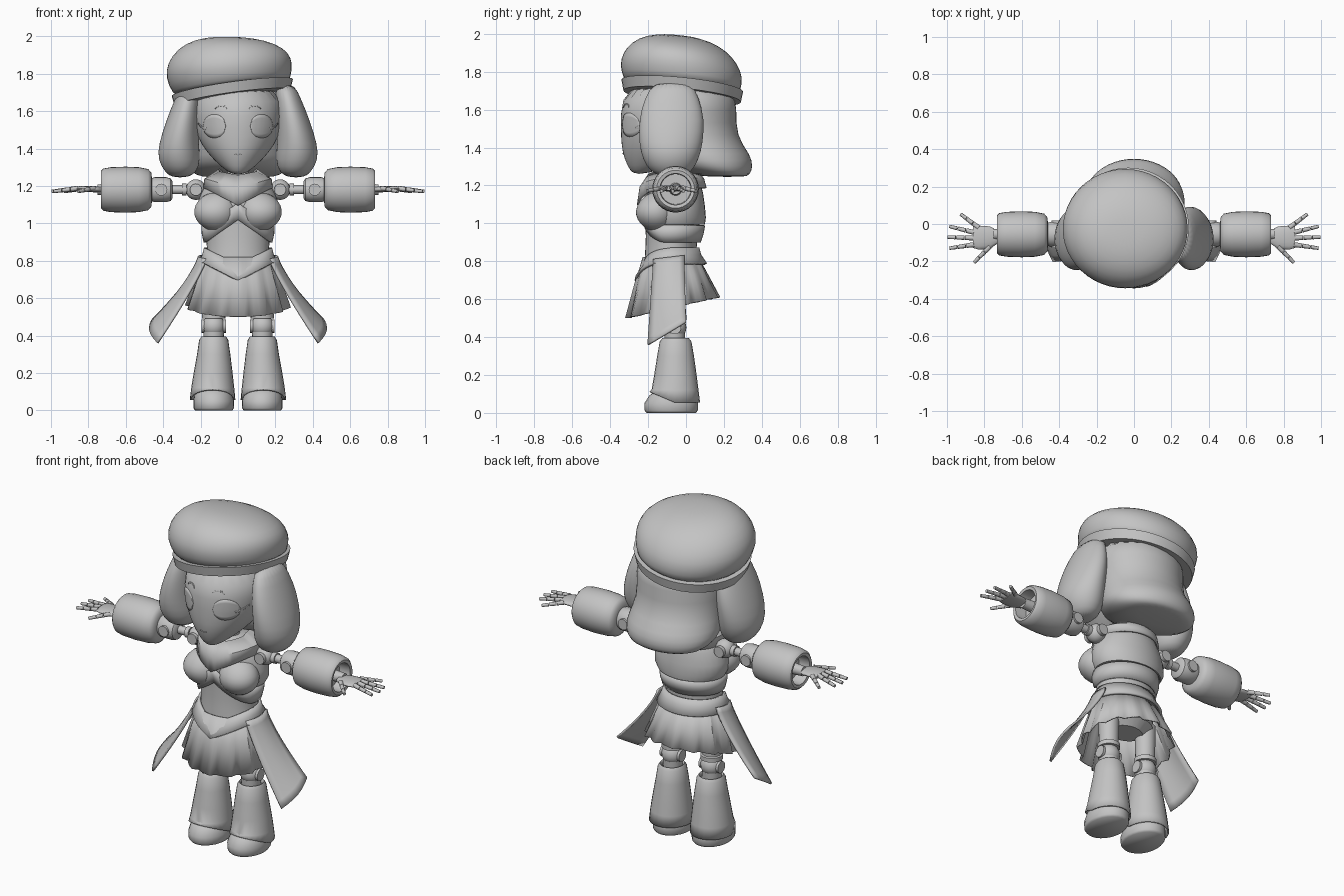
import bpy, bmesh, math
from mathutils import Vector

cube = bpy.data.objects.get("Cube")
if cube:
    bpy.data.objects.remove(cube, do_unlink=True)

grey = bpy.data.materials.new("plain grey")
grey.use_nodes = True
COLOR = (0.55, 0.55, 0.55, 1)
grey.diffuse_color = COLOR
grey.node_tree.nodes["Principled BSDF"].inputs["Base Color"].default_value = COLOR


def finish(name, bm, mirror=False, thick=0, subsurf=0, angle=35, wrap=None):
    """Turn a bmesh into a shaded object with its modifiers."""
    bmesh.ops.recalc_face_normals(bm, faces=bm.faces[:])
    mesh = bpy.data.meshes.new(name)
    bm.to_mesh(mesh)
    bm.free()
    mesh.materials.append(grey)
    ob = bpy.data.objects.new(name, mesh)
    bpy.context.collection.objects.link(ob)
    bpy.ops.object.select_all(action='DESELECT')
    ob.select_set(True)
    bpy.context.view_layer.objects.active = ob
    bpy.ops.object.shade_smooth_by_angle(angle=math.radians(angle))
    if wrap:
        m = ob.modifiers.new("wrap", 'SHRINKWRAP')
        m.target = wrap
        m.wrap_method = 'PROJECT'
        m.use_project_y = True
        m.use_positive_direction = True
    if subsurf:
        ob.modifiers.new("smooth", 'SUBSURF').levels = subsurf
        ob.modifiers["smooth"].render_levels = subsurf
    if thick:
        m = ob.modifiers.new("thickness", 'SOLIDIFY')
        m.thickness = thick
        m.offset = 0
    if mirror:
        m = ob.modifiers.new("mirror", 'MIRROR')
        m.use_mirror_merge = False
    return ob


def loft(name, rings, n=24, axis='z', caps=True, warp=None, **kw):
    """Skin elliptical rings (position, centre a, centre b, radius a, radius b)."""
    bm = bmesh.new()
    loops = []
    for i, (t, ca, cb, ra, rb) in enumerate(rings):
        loop = []
        for k in range(n):
            a = math.tau * k / n
            p, q = ca + ra * math.cos(a), cb + rb * math.sin(a)
            co = {'z': (p, q, t), 'x': (t, p, q), 'y': (p, t, q)}[axis]
            loop.append(bm.verts.new(warp(*co, i, k) if warp else co))
        loops.append(loop)
    for a, b in zip(loops, loops[1:]):
        for k in range(n):
            bm.faces.new((a[k], a[k - 1], b[k - 1], b[k]))
    if caps:
        bm.faces.new(loops[0])
        bm.faces.new(loops[-1])
    return finish(name, bm, **kw)


def grid(name, fn, nu, nv, **kw):
    """Sheet whose points are fn(u, v) with u and v from 0 to 1."""
    bm = bmesh.new()
    vs = [[bm.verts.new(fn(i / nu, j / nv)) for j in range(nv + 1)] for i in range(nu + 1)]
    for i in range(nu):
        for j in range(nv):
            bm.faces.new((vs[i][j], vs[i + 1][j], vs[i + 1][j + 1], vs[i][j + 1]))
    return finish(name, bm, **kw)


def turned(name, profile, axis, a, b, **kw):
    """Round part from (position, radius) pairs."""
    return loft(name, [(t, a, b, r, r) for t, r in profile], axis=axis, **kw)


def ball(name, centre, r):
    bm = bmesh.new()
    bmesh.ops.create_uvsphere(bm, u_segments=20, v_segments=12, radius=r)
    bmesh.ops.translate(bm, verts=bm.verts[:], vec=centre)
    return finish(name, bm, mirror=True, angle=60)


def rod(name, p, q, r1, r2):
    bm = bmesh.new()
    p, q = Vector(p), Vector(q)
    bmesh.ops.create_cone(bm, cap_ends=True, segments=8, radius1=r1, radius2=r2, depth=(q - p).length)
    turn = (q - p).to_track_quat('Z', 'Y').to_matrix().to_4x4()
    bmesh.ops.transform(bm, verts=bm.verts[:], matrix=turn)
    bmesh.ops.translate(bm, verts=bm.verts[:], vec=(p + q) / 2)
    return finish(name, bm, mirror=True, angle=50)


# Head
head = loft("head", [(1.26, 0, -.25, .03, .03), (1.3, 0, -.19, .09, .12), (1.38, 0, -.13, .17, .21),
                     (1.46, 0, -.1, .22, .245), (1.56, 0, -.09, .24, .26), (1.75, 0, -.07, .24, .26)],
            subsurf=1, angle=80)

# Thin facial features laid on the head
def feature(name, x0, x1, low, high):
    def point(u, v):
        x = x0 + (x1 - x0) * u
        return (x, -.6, low(u) + (high(u) - low(u)) * v)
    grid(name, point, 12, 6, mirror=True, thick=.008, wrap=head)

def bow(u):
    return math.sqrt(max(0, u * (1 - u))) * 2

feature("eye", .065, .185, lambda u: 1.52 - .062 * bow(u) - .001, lambda u: 1.52 + .062 * bow(u) + .001)
feature("eyelash", .165, .21, lambda u: 1.5 + .03 * u * u, lambda u: 1.512 + .024 * u * u)
feature("eyebrow", .06, .12, lambda u: 1.61 + .015 * bow(u), lambda u: 1.615 + .018 * bow(u))
feature("mouth", 0, .02, lambda u: 1.364 + .004 * u, lambda u: 1.368 + .004 * u)

# Hair
loft("side_hair", [(1.245, .31, -.07, .04, .05), (1.27, .305, -.08, .085, .11), (1.34, .315, -.08, .115, .15),
                   (1.42, .318, -.08, .108, .17), (1.55, .295, -.075, .09, .175), (1.66, .27, -.075, .07, .145),
                   (1.75, .25, -.07, .05, .1)], subsurf=1, angle=80, mirror=True)
loft("back_hair", [(1.245, 0, .22, .16, .09), (1.255, 0, .19, .23, .15), (1.3, 0, .13, .275, .225),
                   (1.36, 0, .1, .275, .245), (1.46, 0, .05, .25, .215), (1.6, 0, .03, .265, .24),
                   (1.74, 0, 0, .28, .26)], subsurf=1, angle=80)

# Tilted soft hat with its band
def tilt(slopes):
    return lambda x, y, z, i, k: (x, y, z + slopes[i] * (x + .04) - .1 * (y + .02))

loft("hat", [(1.71, -.03, -.02, .295, .295), (1.73, -.035, -.02, .315, .31), (1.8, -.05, -.025, .343, .33),
             (1.87, -.045, -.03, .335, .305), (1.93, -.04, -.035, .29, .255), (1.975, -.04, -.04, .2, .17),
             (1.992, -.04, -.04, .08, .06)], warp=tilt((.14, .12, .07, .04, .01, -.02, -.02)),
     subsurf=1, angle=80)
loft("hat_band", [(1.675, -.03, -.02, .305, .305), (1.72, -.03, -.02, .318, .315)], n=48,
     warp=tilt((.14, .14)), thick=.015)

# Torso
turned("neck", [(1.2, .06), (1.33, .055)], 'z', 0, -.08)
loft("jacket", [(1.0, 0, -.06, .16, .13), (.995, 0, -.055, .2, .155), (1.03, 0, -.055, .22, .16),
                (1.09, 0, -.06, .222, .16), (1.16, 0, -.065, .2, .155), (1.22, 0, -.07, .165, .145),
                (1.27, 0, -.075, .09, .09)], n=32, angle=50)
loft("bust", [(.955, .11, -.15, .03, .03), (.98, .115, -.155, .075, .07), (1.02, .12, -.16, .11, .1),
              (1.07, .12, -.16, .12, .11), (1.12, .115, -.155, .105, .09), (1.17, .1, -.14, .06, .05)],
     subsurf=1, angle=80, mirror=True)
loft("waist", [(.78, 0, -.08, .18, .14), (.86, 0, -.08, .165, .135), (.93, 0, -.075, .172, .137),
               (1.02, 0, -.07, .185, .145)], n=32)

def point_front(amount, width):
    """Raise or lower the front of a ring to a point."""
    def move(x, y, z, i, k):
        return (x, y, z + (amount * max(0, 1 - abs(x) / width) if y < -.08 else 0))
    return move

loft("jacket_hem", [(.9, 0, -.075, .178, .147), (.945, 0, -.073, .188, .16), (.99, 0, -.07, .19, .165)],
     n=48, caps=False, warp=point_front(.12, .17), thick=.012)
loft("collar", [(1.185, 0, -.075, .18, .178), (1.235, 0, -.075, .175, .165), (1.285, 0, -.075, .1, .12)],
     n=48, caps=False, thick=.012,
     warp=lambda x, y, z, i, k: (x, y, z - ((.09, .05, .03)[i] * max(0, 1 - abs(x) / .17) if y < -.08 else 0)))

# Pointed belt, hips and pleated skirt
loft("belt", [(.785, 0, -.08, .208, .185), (.83, 0, -.08, .185, .155), (.87, 0, -.08, .175, .143)],
     n=48, caps=False, warp=point_front(-.09, .18), thick=.014)
loft("hips", [(.64, 0, -.07, .1, .08), (.69, 0, -.07, .165, .12), (.82, 0, -.08, .17, .13)])

def pleat(x, y, z, i, k):
    f = 1 + .1 * (i / 2) * ((k % 4) / 3 - .5)
    return (x * f, -.075 + (y + .075) * f, z + (0, .1, .23)[i] * (y + .07))

loft("pleated_skirt", [(.82, 0, -.08, .18, .145), (.7, 0, -.075, .222, .19), (.555, 0, -.07, .268, .237)],
     n=56, caps=False, warp=pleat, thick=.008, angle=25)

# Long side panels sweeping outward
def side_panel(u, v):
    front = Vector((.17 + .26 * u ** 1.15, -.17 - .03 * u, .81 - .45 * u))
    back = Vector((.195 + .265 * u ** 1.3, -.01 + .01 * u, .83 - .35 * u))
    return front.lerp(back, v) + Vector((.025 * math.sin(math.pi * v), 0, 0))

grid("side_panel", side_panel, 12, 6, mirror=True, thick=.012)

# Legs and boots
turned("thigh", [(.49, .062), (.515, .062), (.52, .054), (.72, .058)], 'z', .13, -.06, mirror=True)
ball("knee_ball", (.13, -.06, .45), .062)
turned("knee_pin", [(.065, .035), (.195, .035)], 'x', -.06, .45, mirror=True, n=16)
turned("shin", [(.36, .052), (.42, .055)], 'z', .13, -.06, mirror=True)
loft("boot", [(.375, .13, -.055, .055, .055), (.39, .13, -.055, .066, .07), (.375, .13, -.055, .074, .08),
              (.3, .13, -.055, .085, .093), (.2, .133, -.056, .1, .108), (.12, .135, -.058, .111, .12),
              (.055, .136, -.06, .118, .13)], caps=False, mirror=True, thick=.008,
     warp=lambda x, y, z, i, k: (x, y, z + (.055 * max(0, -(y + .06) / .13) if i == 6 else 0)))
loft("shoe", [(0, .13, -.078, .1, .13), (.012, .13, -.078, .108, .14), (.05, .13, -.078, .109, .142),
              (.09, .132, -.07, .1, .125), (.12, .132, -.065, .08, .095)], mirror=True, angle=60)

# Jointed arms with hollow cuffs
Y, Z = -.055, 1.18
ball("shoulder_ball", (.225, Y, Z), .055)
turned("shoulder_pin", [(Y - .065, .032), (Y + .065, .032)], 'y', .225, Z, mirror=True, n=16)
turned("upper_arm", [(.23, .024), (.38, .024)], 'x', Y, Z, mirror=True, n=16)
turned("upper_arm_collar", [(.275, .032), (.3, .032)], 'x', Y, Z, mirror=True, n=16)
turned("elbow", [(.35, .045), (.36, .06), (.385, .067), (.445, .067), (.465, .06), (.475, .045)],
       'x', Y, Z, mirror=True)
turned("elbow_pin", [(Y - .074, .032), (Y + .074, .032)], 'y', .41, Z, mirror=True, n=16)
turned("cuff", [(.46, .06), (.463, .09), (.48, .11), (.53, .12), (.6, .123), (.68, .12), (.72, .113),
                (.733, .1), (.73, .083), (.66, .08)], 'x', Y, Z, mirror=True, n=32, angle=50)
turned("wrist", [(.64, .035), (.75, .028)], 'x', Y, Z, mirror=True, n=16)

# Hands
loft("palm", [(.73, -.07, 1.18, .035, .014), (.77, -.073, 1.183, .06, .017),
              (.83, -.073, 1.185, .064, .016), (.86, -.07, 1.185, .058, .012)],
     n=16, axis='x', mirror=True, angle=60)
fingers = {"little": ((.83, -.02), (.93, .055)), "ring": ((.855, -.045), (.99, -.012)),
           "middle": ((.86, -.075), (1, -.07)), "index": ((.855, -.11), (.99, -.13)),
           "thumb": ((.77, -.12), (.857, -.208))}
for name, (base, tip) in fingers.items():
    a, b = Vector((*base, 1.187)), Vector((*tip, 1.17))
    for j in range(3):
        p, q = a.lerp(b, j / 3), a.lerp(b, (j + .92) / 3)
        rod(f"{name}_finger_joint_{j + 1}", p, q, .0135 - .0015 * j, .012 - .0015 * j)
